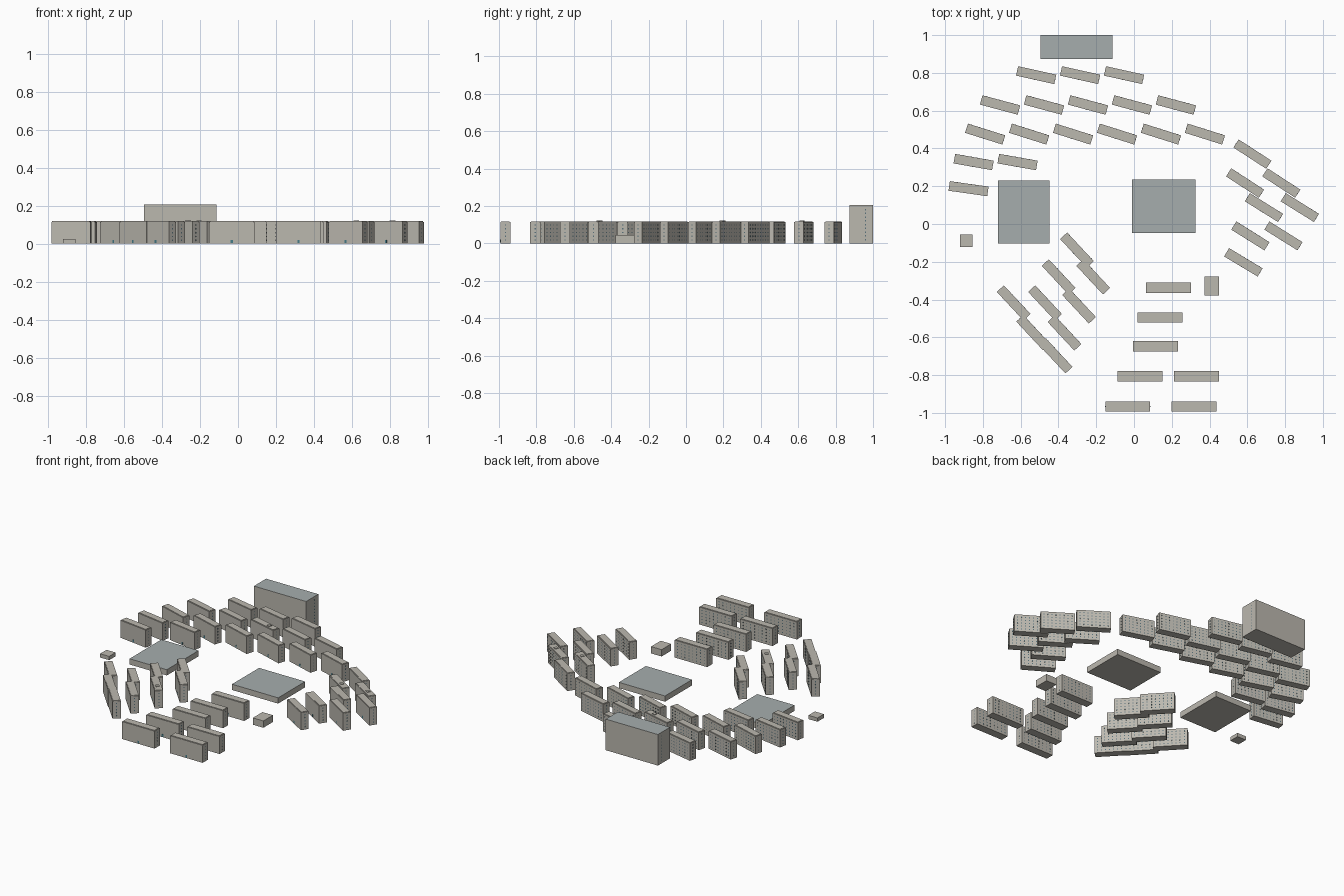
import bpy, math
from mathutils import Matrix, Vector

if "Cube" in bpy.data.objects:
    bpy.data.objects.remove(bpy.data.objects["Cube"])


def material(name, rgb):
    m = bpy.data.materials.new(name)
    m.diffuse_color = (*rgb, 1)
    m.use_nodes = True
    m.node_tree.nodes["Principled BSDF"].inputs["Base Color"].default_value = m.diffuse_color
    return m


WALL = material("wall", (0.50, 0.48, 0.43))
ROOF = material("roof", (0.38, 0.42, 0.42))
GLASS = material("glass", (0.10, 0.17, 0.20))
BLUE = material("door_blue", (0.06, 0.20, 0.25))


def boxes(name, items, place, mats):
    """One mesh made of boxes: (centre, size, material index)."""
    verts, faces, idx = [], [], []
    for c, s, m in items:
        n = len(verts)
        for x in (-.5, .5):
            for y in (-.5, .5):
                for z in (-.5, .5):
                    verts.append((c[0] + x * s[0], c[1] + y * s[1], c[2] + z * s[2]))
        for f in ((0, 1, 3, 2), (4, 6, 7, 5), (0, 4, 5, 1), (2, 3, 7, 6), (0, 2, 6, 4), (1, 5, 7, 3)):
            faces.append([n + i for i in f])
            idx.append(m)
    me = bpy.data.meshes.new(name)
    me.from_pydata(verts, [], faces)
    for m in mats:
        me.materials.append(m)
    me.polygons.foreach_set("material_index", idx)
    ob = bpy.data.objects.new(name, me)
    ob.matrix_world = place
    bpy.context.collection.objects.link(ob)
    return ob


H = 0.115


def block(name, x, y, deg, length=0.207, width=0.051, hatch=False):
    place = Matrix.Translation((x, y, 0)) @ Matrix.Rotation(math.radians(deg), 4, 'Z')
    parts = [((0, 0, H / 2), (length, width, H), 0),
             ((0, 0, H + .001), (length - .008, width - .008, .004), 0)]
    if hatch:
        parts.append(((.04, 0, H + .004), (.022, .022, .006), 0))
    boxes(name, parts, place, [WALL])
    # window grid on the rear, a column on each end, entrance at the front
    wins = []
    for r in range(5):
        z = .018 + r * .02
        for c in range(8):
            wins.append((((c - 3.5) * length / 8.5, width / 2, z), (.006, .001, .007), 0))
        for side in (-1, 1):
            wins.append(((side * length / 2, 0, z), (.001, .006, .007), 0))
    wins.append(((0, -width / 2, .012), (.012, .001, .016), 1))
    boxes(name + "_windows", wins, place, [GLASS, BLUE])


# Northern rows of apartment blocks: start x, y, count, angle
for row, (x0, y0, count, deg) in enumerate([(-.518, .788, 3, -12.5), (-.709, .63, 5, -15),
                                            (-.788, .476, 6, -17.5), (-.849, .328, 2, -10),
                                            (-.876, .187, 1, -8)]):
    for i in range(count):
        block(f"north_block_{row}_{i}", x0 + i * .2327, y0, deg, hatch=(row == 1 and i == 2))

# Eastern cluster
for i, (x, y, deg) in enumerate([(.627, .37, -33), (.588, .217, -33), (.78, .217, -33), (.688, .087, -32),
                                 (.878, .087, -32), (.616, -.063, -32), (.791, -.063, -32), (.579, -.203, -31)]):
    block(f"east_block_{i}", x, y, deg, hatch=i in (1, 2))

# South-western cluster
for i, (x, y) in enumerate([(-.302, -.138), (-.216, -.28), (-.399, -.28), (-.291, -.434),
                            (-.471, -.418), (-.368, -.577), (-.637, -.418), (-.534, -.575), (-.415, -.698)]):
    block(f"southwest_block_{i}", x, y, -47, hatch=i == 3)

# Southern straight blocks
for i, (x, y) in enumerate([(.182, -.338), (.137, -.495), (.114, -.647), (.032, -.806),
                            (.33, -.806), (-.033, -.966), (.318, -.966)]):
    block(f"south_block_{i}", x, y, 0, .238, .054)


def hall(name, x0, x1, y0, y1, h, roof):
    ob = boxes(name, [(((x0 + x1) / 2, (y0 + y1) / 2, h / 2), (x1 - x0, y1 - y0, h), 0)],
               Matrix.Identity(4), [WALL, ROOF])
    if roof:
        ob.data.polygons[5].material_index = 1


# Tall slab, low halls and small pavilions
hall("tall_slab", -.495, -.114, .873, 1.0, .205, True)
hall("west_hall", -.72, -.448, -.103, .229, .038, True)
hall("central_hall", -.011, .326, -.047, .235, .038, True)
hall("west_pavilion", -.921, -.855, -.123, -.056, .025, False)
hall("south_pavilion", .373, .45, -.378, -.278, .045, False)

# Window columns on the ends of the tall slab
boxes("slab_windows", [((x, .96, .02 + r * .02), (.001, .006, .008), 0)
                       for r in range(9) for x in (-.495, -.114)], Matrix.Identity(4), [GLASS])
